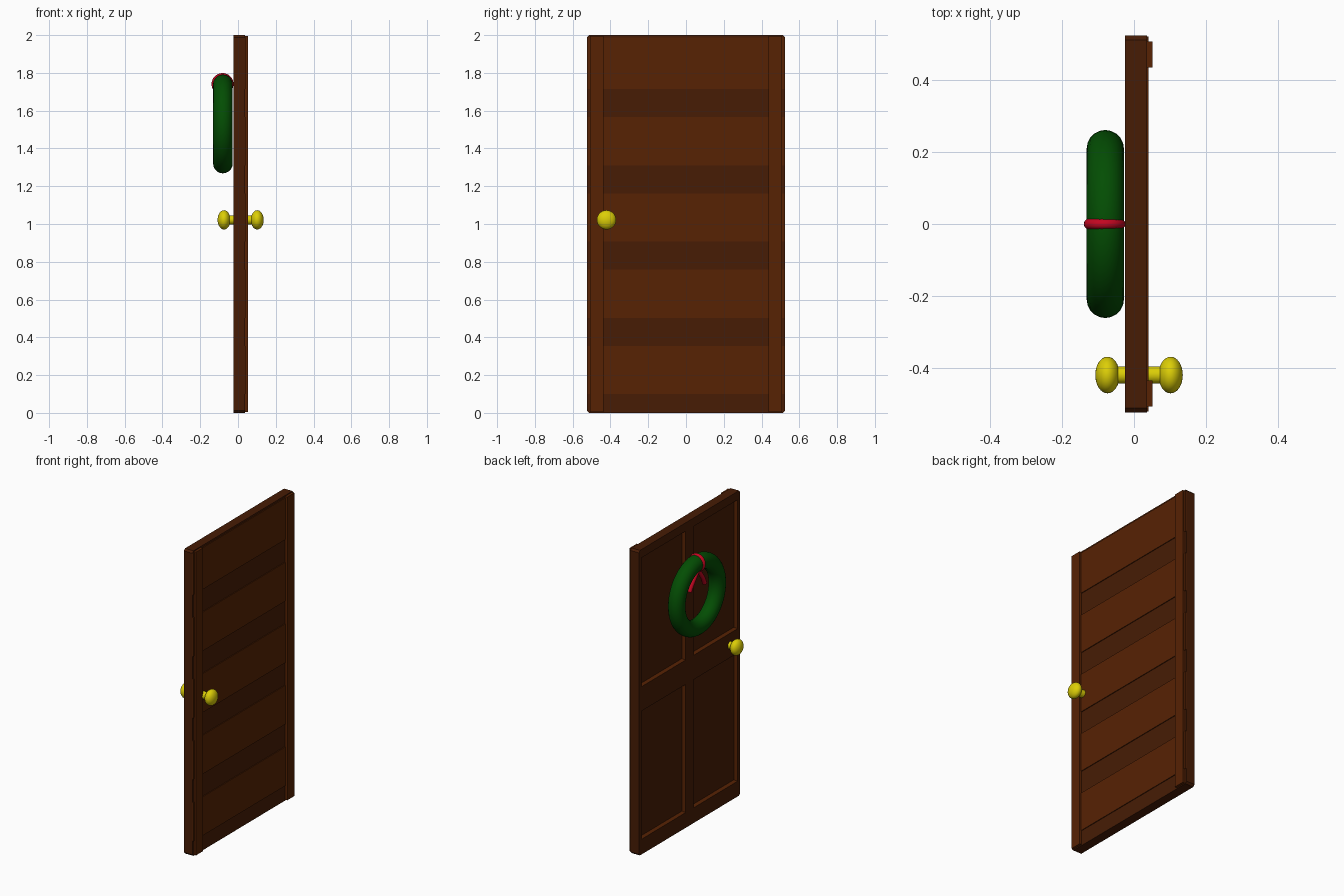
import bpy, bmesh, math
from mathutils import Vector

if "Cube" in bpy.data.objects:
    bpy.data.objects.remove(bpy.data.objects["Cube"])


def material(name, rgb):
    m = bpy.data.materials.new(name)
    m.diffuse_color = (*rgb, 1)
    m.use_nodes = True
    m.node_tree.nodes["Principled BSDF"].inputs["Base Color"].default_value = m.diffuse_color
    return m


WOOD = material("wood", (0.063, 0.0115, 0.0015))
BOARD = material("board_wood", (0.095, 0.016, 0.001))
BRASS = material("brass", (0.72, 0.62, 0.002))
GREEN = material("pine_green", (0.001, 0.075, 0.001))
RED = material("ribbon_red", (0.55, 0.002, 0.015))


def finish(name, mat, smooth=False):
    ob = bpy.context.object
    ob.name = name
    ob.data.materials.append(mat)
    if smooth:
        bpy.ops.object.shade_smooth_by_angle(angle=math.radians(40))
    return ob


def box(name, lo, hi, mat):
    lo, hi = Vector(lo), Vector(hi)
    bpy.ops.mesh.primitive_cube_add(size=1, location=(lo + hi) / 2)
    bpy.context.object.scale = hi - lo
    bpy.ops.object.transform_apply(location=False, rotation=False, scale=True)
    return finish(name, mat)


# Door slab with four recessed panels on the -x face
X0, X1 = -0.025, 0.036
ys = [-0.525, -0.498, -0.04, 0.04, 0.498, 0.525]
zs = [0, 0.10, 0.94, 1.10, 1.945, 2.0]
bm = bmesh.new()
grid = [[bm.verts.new((X0, y, z)) for z in zs] for y in ys]
panels = []
for i in range(5):
    for j in range(5):
        f = bm.faces.new((grid[i][j], grid[i][j + 1], grid[i + 1][j + 1], grid[i + 1][j]))
        if i in (1, 3) and j in (1, 3):
            panels.append(f)
bm.normal_update()
rim = [e for e in bm.edges if e.is_boundary]
ext = bmesh.ops.extrude_edge_only(bm, edges=rim)["geom"]
for v in (g for g in ext if isinstance(g, bmesh.types.BMVert)):
    v.co.x = X1
bmesh.ops.contextual_create(bm, geom=[e for e in bm.edges if e.is_boundary])
bmesh.ops.recalc_face_normals(bm, faces=bm.faces)
bm.normal_update()
walls = bmesh.ops.inset_individual(bm, faces=panels, thickness=0.012, depth=-0.02)["faces"]
for f in walls:
    f.material_index = 1
for f in panels:
    f.material_index = 0
corners = [e for e in bm.edges
           if abs(e.verts[0].co.x - e.verts[1].co.x) > 0.05
           and abs(e.verts[0].co.y) > 0.52 and e.verts[0].co.z in (0, 2)]
bmesh.ops.bevel(bm, geom=corners, offset=0.012, segments=1, affect='EDGES')
bmesh.ops.recalc_face_normals(bm, faces=bm.faces)
mesh = bpy.data.meshes.new("door_slab")
bm.to_mesh(mesh)
bm.free()
slab = bpy.data.objects.new("door_slab", mesh)
mesh.materials.append(WOOD)
mesh.materials.append(BOARD)
bpy.context.collection.objects.link(slab)

# Raised horizontal boards and vertical edge strips on the +x face
for k in range(5):
    z = 0.10 + 0.4035 * k
    top = z + 0.255 if k < 4 else 1.988
    box("board", (X1 - 0.005, -0.522, z), (0.041, 0.522, top), BOARD)
for s in (-1, 1):
    a, b = sorted((s * 0.436, s * 0.509))
    box("edge_strip", (X1 - 0.005, a, 0.006), (0.052, b, 1.994), BOARD)

# Knobs on both sides with a shared spindle
KY, KZ = -0.421, 1.022
for x in (-0.074, 0.102):
    bpy.ops.mesh.primitive_uv_sphere_add(segments=32, ring_count=16, radius=1,
                                         location=(x, KY, KZ), rotation=(0, math.pi / 2, 0))
    bpy.context.object.scale = (0.051, 0.051, 0.034)
    finish("knob", BRASS, True)
bpy.ops.mesh.primitive_cylinder_add(vertices=32, radius=0.024, depth=0.17,
                                    location=(0.0135, KY, KZ), rotation=(0, math.pi / 2, 0))
finish("knob_spindle", BRASS, True)

# Wreath
bpy.ops.mesh.primitive_torus_add(major_segments=48, minor_segments=20, major_radius=0.21,
                                 minor_radius=0.052, location=(-0.08, 0, 1.53),
                                 rotation=(0, math.pi / 2, 0))
finish("wreath", GREEN, True)

# Ribbon loop around the top of the wreath
bpy.ops.mesh.primitive_torus_add(major_segments=32, minor_segments=12, major_radius=0.043,
                                 minor_radius=0.015, location=(-0.082, 0, 1.741),
                                 rotation=(math.pi / 2, 0, 0))
finish("ribbon_loop", RED, True)

# Ribbon tails hanging inside the wreath
for s in (-1, 1):
    cu = bpy.data.curves.new("ribbon_tail", 'CURVE')
    cu.dimensions = '3D'
    cu.bevel_depth = 0.014
    cu.bevel_resolution = 3
    cu.use_fill_caps = True
    sp = cu.splines.new('POLY')
    pts = [(-0.085, 0, 1.69), (-0.085, s * 0.03, 1.655), (-0.083, s * 0.058, 1.615), (-0.08, s * 0.078, 1.575)]
    sp.points.add(len(pts) - 1)
    for p, co in zip(sp.points, pts):
        p.co = (*co, 1)
    cu.materials.append(RED)
    bpy.context.collection.objects.link(bpy.data.objects.new("ribbon_tail", cu))
